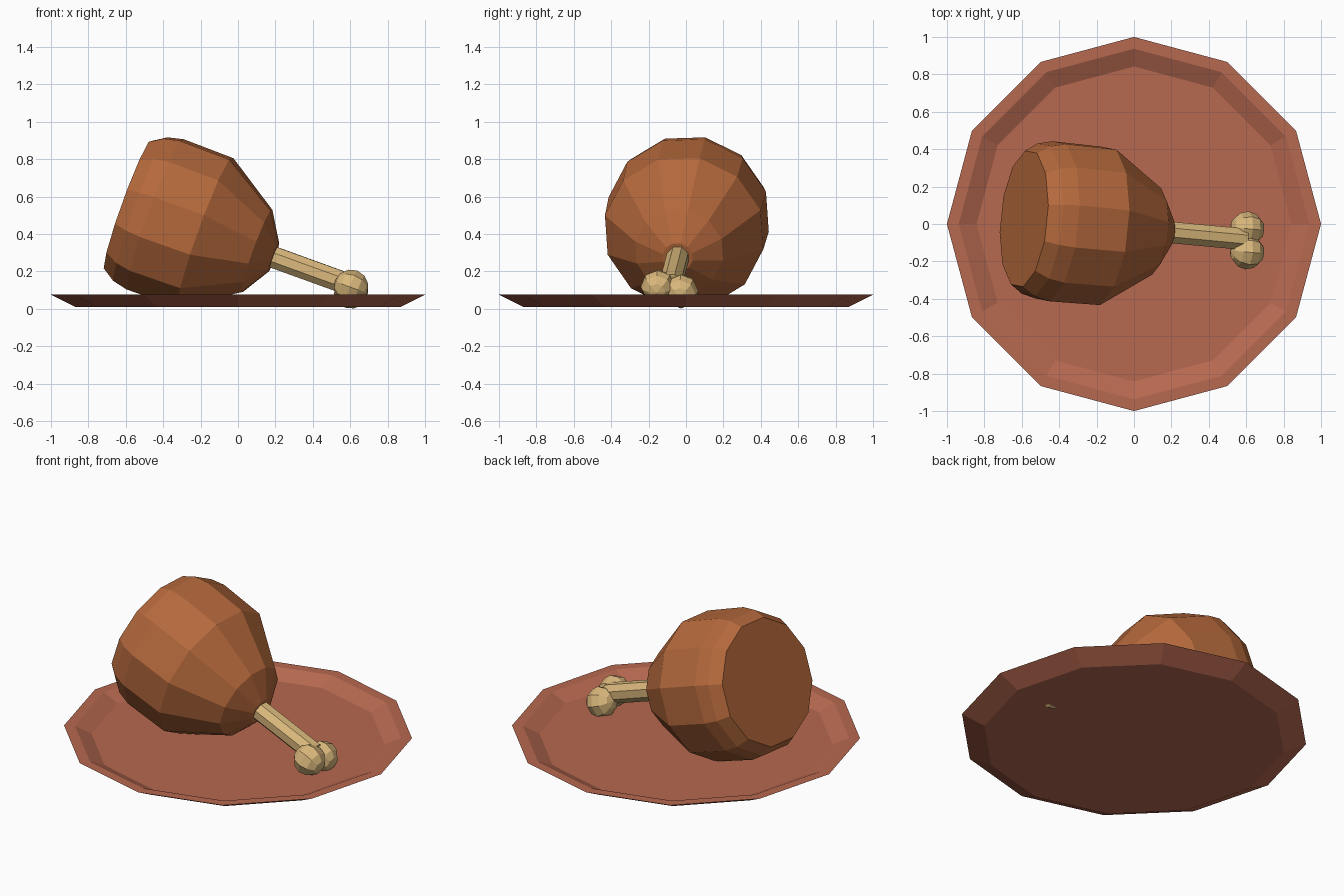
import bpy, bmesh, math
from mathutils import Vector, Matrix

if "Cube" in bpy.data.objects:
    bpy.data.objects.remove(bpy.data.objects["Cube"])


def material(name, color):
    m = bpy.data.materials.new(name)
    m.diffuse_color = (*color, 1)
    m.use_nodes = True
    m.node_tree.nodes["Principled BSDF"].inputs["Base Color"].default_value = m.diffuse_color
    return m


MEAT = material("roast", (0.46, 0.14, 0.045))
PLATE = material("clay", (0.47, 0.14, 0.08))
BONE = material("bone", (0.70, 0.48, 0.20))


def finish(name, bm, mat):
    bmesh.ops.recalc_face_normals(bm, faces=bm.faces[:])
    me = bpy.data.meshes.new(name)
    bm.to_mesh(me)
    bm.free()
    me.materials.append(mat)
    ob = bpy.data.objects.new(name, me)
    bpy.context.collection.objects.link(ob)
    return ob


def lathe(name, profile, sides, mat, frame=Matrix(), start=0.0):
    """Spin (radius, height) points around the frame's z, capping both ends."""
    bm = bmesh.new()
    rings = []
    for r, h in profile:
        angles = [start + 2 * math.pi * i / sides for i in range(sides)]
        rings.append([bm.verts.new(frame @ Vector((r * math.cos(a), r * math.sin(a), h)))
                      for a in angles])
    for a, b in zip(rings, rings[1:]):
        for i in range(sides):
            j = (i + 1) % sides
            bm.faces.new((a[i], a[j], b[j], b[i]))
    bm.faces.new(rings[0])
    bm.faces.new(rings[-1])
    return finish(name, bm, mat)


# Plate: shallow 12-sided dish
lathe("plate", [(0.87, 0.01), (1.0, 0.075), (0.937, 0.075), (0.842, 0.03)], 12, PLATE)

# Drumstick frame: z runs along the bone, x points upward
d = Vector((1, -0.093, -0.362)).normalized()
v = d.cross(Vector((0, 0, 1))).normalized()
u = v.cross(d)
frame = Matrix.Translation((-0.588, 0.028, 0.557)) @ Matrix((u, v, d)).transposed().to_4x4()

# Meat
lathe("meat", [(0.372, 0), (0.418, 0.07), (0.438, 0.155), (0.433, 0.44),
               (0.24, 0.735), (0.082, 0.832)], 12, MEAT, frame, math.radians(17))

# Bone shaft
lathe("bone_shaft", [(0.062, 0.75), (0.062, 1.26)], 8, BONE, frame, math.radians(22.5))

# Two knuckles at the bone end
for name, pos in (("knuckle_front", (0.605, -0.15, 0.117)),
                  ("knuckle_back", (0.605, -0.025, 0.093))):
    bm = bmesh.new()
    bmesh.ops.create_uvsphere(bm, u_segments=8, v_segments=6, radius=0.093,
                              matrix=Matrix.Translation(pos) @ frame.to_3x3().to_4x4())
    finish(name, bm, BONE)
